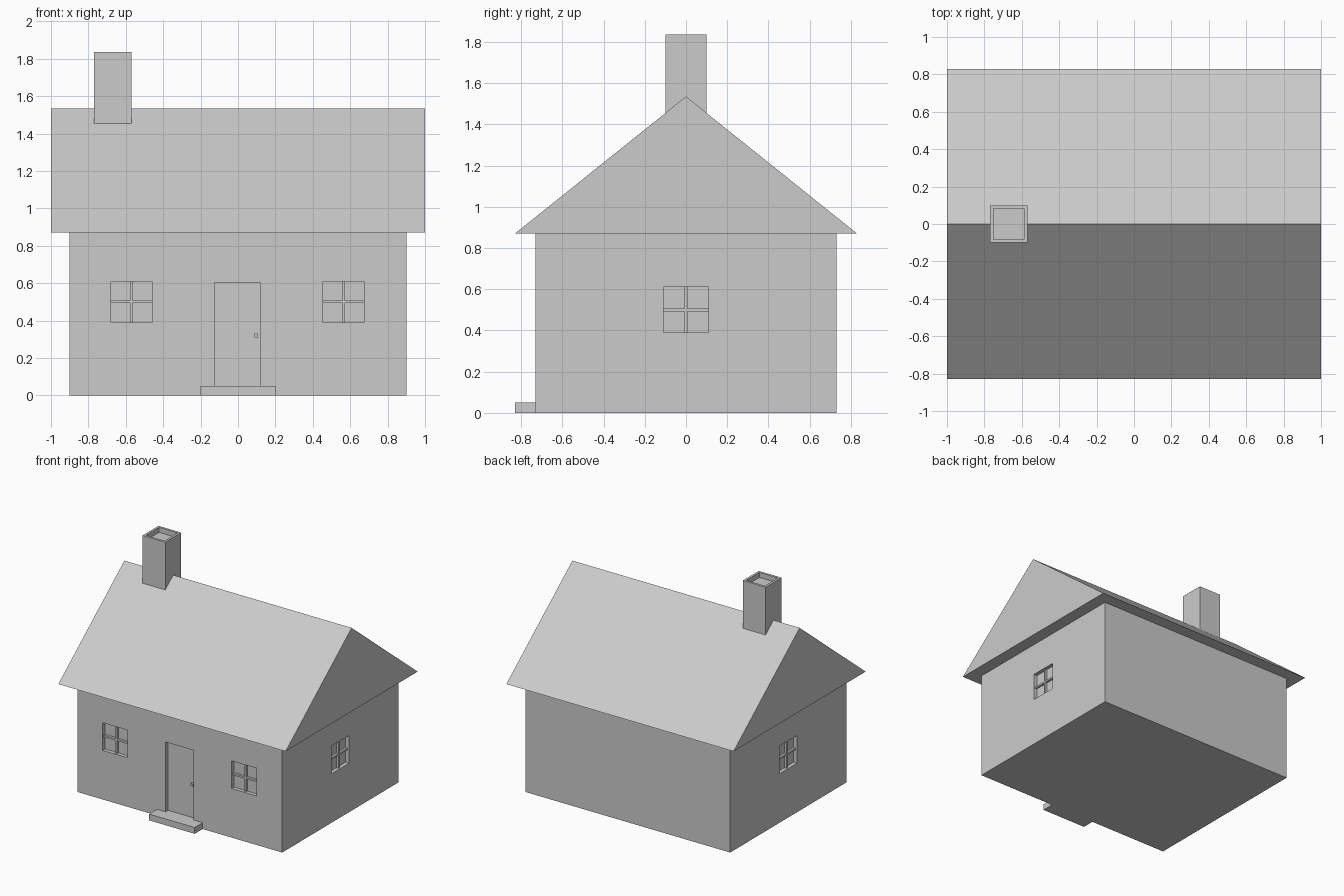
import bpy, bmesh

if "Cube" in bpy.data.objects:
    bpy.data.objects.remove(bpy.data.objects["Cube"])

WX, WY, WALL_H = 0.90, 0.73, 0.87      # half width, half depth, wall height
RECESS = 0.03                          # depth of door and window openings
WIN_Z, WIN = 0.50, 0.22                # window centre height and size
DOOR = ((-0.125, 0.12), (0.05, 0.605))  # door x range, z range


def finish(name, bm):
    bmesh.ops.recalc_face_normals(bm, faces=bm.faces)
    mesh = bpy.data.meshes.new(name)
    bm.to_mesh(mesh)
    bm.free()
    ob = bpy.data.objects.new(name, mesh)
    bpy.context.collection.objects.link(ob)
    return ob


def add_box(bm, x, y, z):
    """Add a box given by three (min, max) ranges."""
    verts = bmesh.ops.create_cube(bm, size=1)["verts"]
    for v in verts:
        for i, (a, b) in enumerate((x, y, z)):
            v.co[i] = a if v.co[i] < 0 else b
    return verts


def box(name, x, y, z):
    bm = bmesh.new()
    add_box(bm, x, y, z)
    return finish(name, bm)


def span(centre, size):
    return (centre - size / 2, centre + size / 2)


# Window positions: (name, wall axis, outward sign, wall plane, centre along wall)
windows = [
    ("front_left_window", "y", -1, WY, -0.57),
    ("front_right_window", "y", -1, WY, 0.565),
    ("left_window", "x", -1, WX, 0.0),
    ("right_window", "x", 1, WX, 0.0),
]


def on_wall(axis, sign, plane, along, lo, hi, z):
    """Box ranges for a part lying lo..hi outward of a wall plane."""
    depth = tuple(sorted((sign * (plane + lo), sign * (plane + hi))))
    return (along, depth, z) if axis == "y" else (depth, along, z)


# Walls, with door and window openings cut in
walls = box("walls", (-WX, WX), (-WY, WY), (0, WALL_H))
bm = bmesh.new()
add_box(bm, DOOR[0], (-WY - 0.1, -WY + RECESS), DOOR[1])
for _, axis, sign, plane, c in windows:
    add_box(bm, *on_wall(axis, sign, plane, span(c, WIN), -RECESS, 0.1, span(WIN_Z, WIN)))
cutter = finish("opening_cutter", bm)
cutter.hide_render = True
cutter.hide_viewport = True
cut = walls.modifiers.new("openings", "BOOLEAN")
cut.operation = "DIFFERENCE"
cut.solver = "EXACT"
cut.object = cutter

# Window crossbars
for name, axis, sign, plane, c in windows:
    bm = bmesh.new()
    for w, h in ((0.014, WIN), (WIN, 0.014)):
        add_box(bm, *on_wall(axis, sign, plane, span(c, w), -RECESS - 0.002, -0.012, span(WIN_Z, h)))
    finish(name + "_bars", bm)

# Door knob and front step
box("door_knob", span(0.098, 0.02), (-WY + 0.008, -WY + RECESS + 0.002), span(0.32, 0.02))
box("front_step", (-0.20, 0.20), (-0.83, -WY), (0, 0.05))

# Gable roof: triangle profile pushed along x
bm = bmesh.new()
tri = bm.faces.new([bm.verts.new((-1, y, z)) for y, z in ((-0.83, WALL_H), (0.83, WALL_H), (0, 1.535))])
side = bmesh.ops.extrude_face_region(bm, geom=[tri], use_keep_orig=True)["geom"]
bmesh.ops.translate(bm, vec=(2, 0, 0), verts=[g for g in side if isinstance(g, bmesh.types.BMVert)])
finish("roof", bm)

# Chimney with sunken flue
bm = bmesh.new()
add_box(bm, (-0.77, -0.57), (-0.10, 0.10), (1.44, 1.835))
bm.normal_update()
top = max(bm.faces, key=lambda f: f.calc_center_median().z)
bmesh.ops.inset_region(bm, faces=[top], thickness=0.026)
flue = bmesh.ops.extrude_discrete_faces(bm, faces=[top])["faces"][0]
bmesh.ops.translate(bm, vec=(0, 0, -0.04), verts=flue.verts)
finish("chimney", bm)
